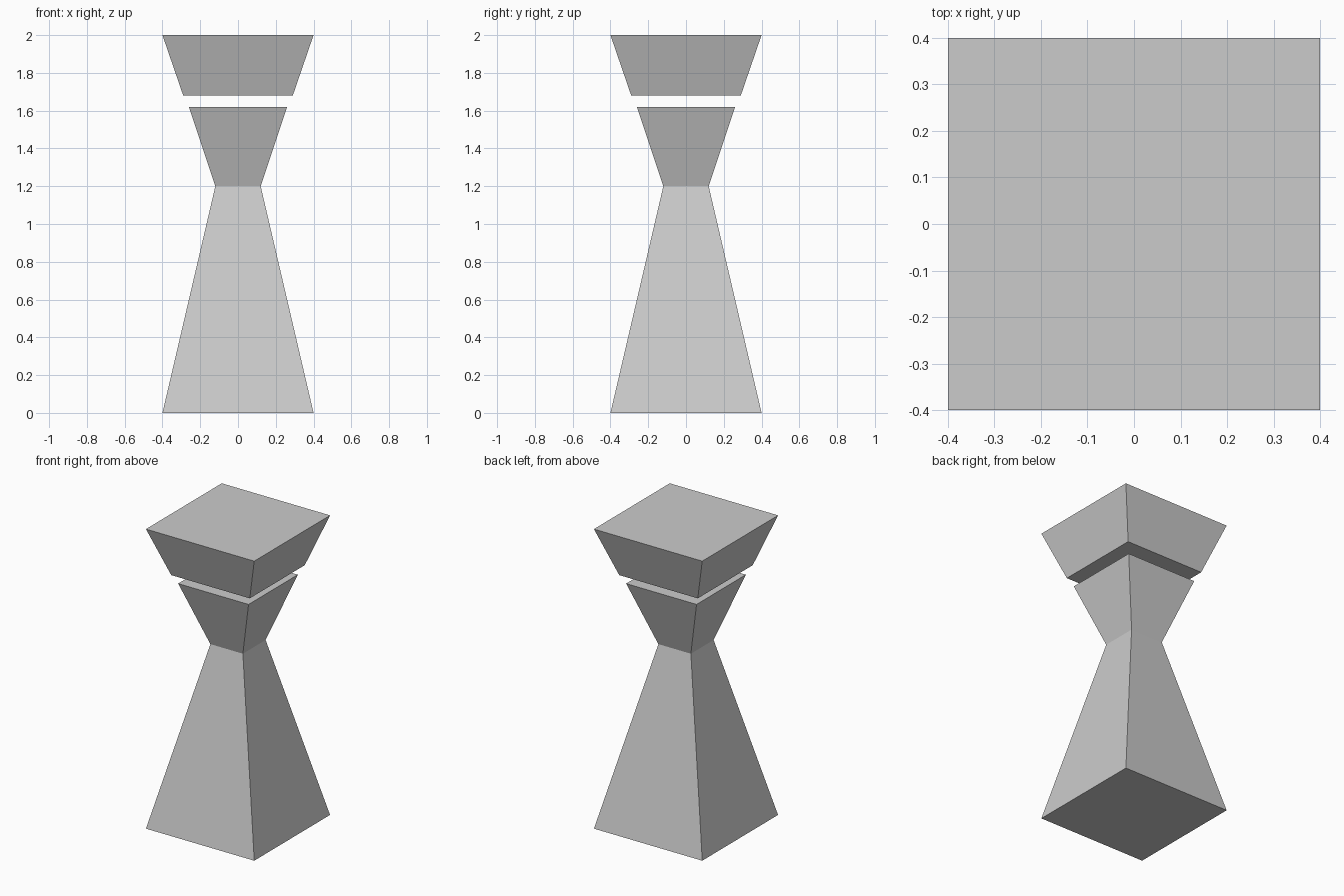
import bpy
import bmesh

if "Cube" in bpy.data.objects:
    bpy.data.objects.remove(bpy.data.objects["Cube"])


def square_loft(name, levels):
    """Closed flat-faced solid through square sections given as (z, half width)."""
    bm = bmesh.new()
    rings = [[bm.verts.new((sx * h, sy * h, z))
              for sx, sy in ((-1, -1), (1, -1), (1, 1), (-1, 1))]
             for z, h in levels]
    for low, high in zip(rings, rings[1:]):
        for i in range(4):
            j = (i + 1) % 4
            bm.faces.new((low[i], low[j], high[j], high[i]))
    bm.faces.new(rings[0][::-1])
    bm.faces.new(rings[-1])
    mesh = bpy.data.meshes.new(name)
    bm.to_mesh(mesh)
    bm.free()
    obj = bpy.data.objects.new(name, mesh)
    bpy.context.collection.objects.link(obj)
    return obj


# Tapered pedestal with a narrow waist, flaring out again
square_loft("pedestal", [(0, 0.4), (1.2, 0.12), (1.62, 0.26)])

# Floating cap above the gap
square_loft("cap", [(1.68, 0.29), (2, 0.4)])
